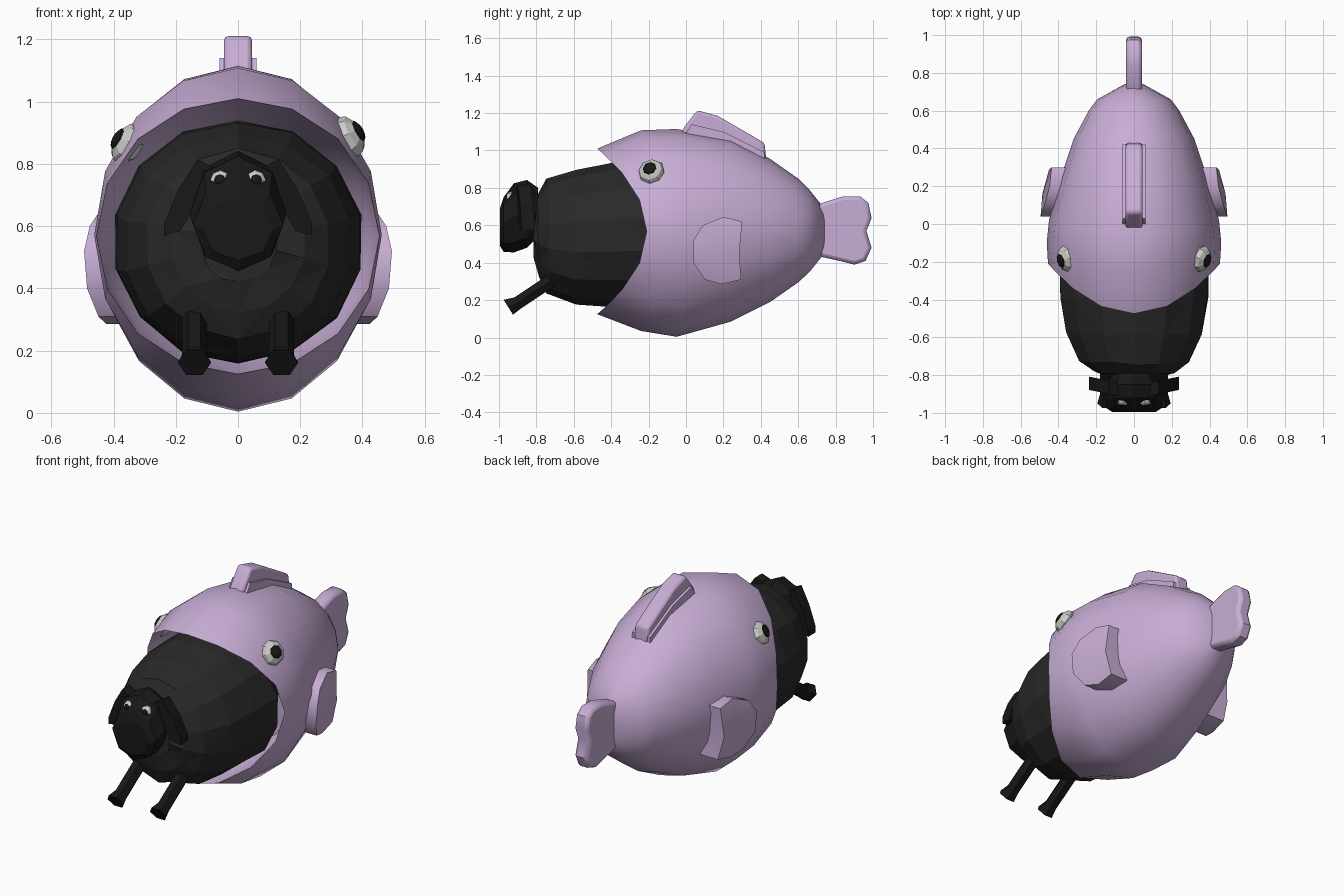
import bpy, bmesh, math, random
from mathutils import Vector, Matrix

if "Cube" in bpy.data.objects:
    bpy.data.objects.remove(bpy.data.objects["Cube"])

random.seed(4)

def material(name, rgb):
    m = bpy.data.materials.new(name)
    m.diffuse_color = (*rgb, 1)
    m.use_nodes = True
    m.node_tree.nodes["Principled BSDF"].inputs["Base Color"].default_value = m.diffuse_color
    return m

PURPLE = material("purple", (0.58, 0.42, 0.67))
WOOL = material("wool_black", (0.022, 0.022, 0.022))
SKIN = material("skin_black", (0.009, 0.009, 0.009))
WHITE = material("eye_white", (0.6, 0.6, 0.57))

def finish(bm, name, mat, angle=None):
    bmesh.ops.recalc_face_normals(bm, faces=bm.faces)
    me = bpy.data.meshes.new(name)
    bm.to_mesh(me)
    bm.free()
    me.materials.append(mat)
    ob = bpy.data.objects.new(name, me)
    bpy.context.collection.objects.link(ob)
    if angle:
        bpy.ops.object.select_all(action='DESELECT')
        ob.select_set(True)
        bpy.context.view_layer.objects.active = ob
        bpy.ops.object.shade_smooth_by_angle(angle=math.radians(angle))
    return ob

def loft(name, rings, n, mat, angle=None, jitter=0, phase=0):
    """Rings along y: (y at top, y at side, z low, z high, half width)."""
    bm = bmesh.new()
    loops = []
    for yt, ys, z0, z1, w in rings:
        loop = []
        for i in range(n):
            a = 2 * math.pi * (i + phase) / n
            s, c = math.sin(a), math.cos(a)
            j = 1 - random.random() * jitter
            loop.append(bm.verts.new((w * s * j, yt + (ys - yt) * s * s + random.uniform(-jitter, jitter) * .5,
                                      (z0 + z1) / 2 + (z1 - z0) / 2 * c * j)))
        loops.append(loop)
    for a, b in zip(loops, loops[1:]):
        for i in range(n):
            bm.faces.new((a[i], a[(i + 1) % n], b[(i + 1) % n], b[i]))
    bm.faces.new(loops[0])
    bm.faces.new(loops[-1])
    if jitter:
        bmesh.ops.triangulate(bm, faces=bm.faces)
    return finish(bm, name, mat, angle)

def slab(name, outline, xa, xb, mat, angle=40, bulge=None):
    """Side outline (y, z) between two x functions, with a centre point on the outer face."""
    bm = bmesh.new()
    a = [bm.verts.new((xa(y, z), y, z)) for y, z in outline]
    b = [bm.verts.new((xb(y, z), y, z)) for y, z in outline]
    n = len(outline)
    for i in range(n):
        bm.faces.new((a[i], a[(i + 1) % n], b[(i + 1) % n], b[i]))
    bm.faces.new(a)
    if bulge:
        c = bm.verts.new(bulge)
        for i in range(n):
            bm.faces.new((b[i], b[(i + 1) % n], c))
    else:
        bm.faces.new(b)
    return finish(bm, name, mat, angle)

def round_edges(ob, width):
    mod = ob.modifiers.new("Bevel", 'BEVEL')
    mod.width, mod.segments, mod.limit_method = width, 2, 'ANGLE'
    mod.angle_limit = math.radians(50)

def eye(name, pos, normal, r, depth):
    """Faceted dome plus dark pupil facing along the normal."""
    rot = Vector(normal).to_track_quat('Z', 'Y').to_matrix().to_4x4()
    for part, mat, rr, d, off in (("white", WHITE, r, depth, 0), ("pupil", SKIN, r * .56, depth * .4, depth * .75)):
        bm = bmesh.new()
        bmesh.ops.create_uvsphere(bm, u_segments=8, v_segments=6, radius=1)
        m = Matrix.Translation(pos) @ rot @ Matrix.Translation((0, 0, off)) @ Matrix.Diagonal((rr, rr, d, 1))
        bm.transform(m)
        finish(bm, name + "_" + part, mat)

# Fish body: mouth lining first, then lip, then outer skin to the tail root
loft("fish_body", [
    (-.05, .05, .20, .94, .36), (-.28, -.08, .135, .985, .43),
    (-.475, -.21, .125, 1.01, .455), (-.24, -.10, .035, 1.108, .462),
    (-.05, .02, .004, 1.115, .45), (.24, .24, .085, 1.065, .39),
    (.45, .45, .19, .955, .32), (.60, .60, .295, .85, .24),
    (.66, .66, .35, .79, .195), (.74, .74, .45, .69, .05)], 16, PURPLE, 40)

# Dorsal fin: flared foot and thin crest
dorsal = slab("dorsal_fin", [(-.03, 1.08), (-.01, 1.125), (.06, 1.215), (.17, 1.185), (.42, 1.04), (.43, .94), (.2, 1.0)],
              lambda y, z: -.045, lambda y, z: .045, PURPLE)
round_edges(dorsal, .015)
slab("dorsal_fin_foot", [(-.02, 1.06), (.03, 1.14), (.2, 1.10), (.42, .99), (.42, .9)],
     lambda y, z: -.06, lambda y, z: .06, PURPLE)

# Tail fin
tail = slab("tail_fin", [(.68, .70), (.73, .72), (.84, .755), (.93, .755), (.975, .72), (.992, .64), (.965, .57),
                         (.992, .48), (.96, .41), (.90, .39), (.82, .41), (.73, .43), (.68, .46)],
            lambda y, z: -.043, lambda y, z: .043, PURPLE)
round_edges(tail, .02)

for side, s in (("right", 1), ("left", -1)):
    # Side fins
    slab("side_fin_" + side, [(.04, .52), (.09, .60), (.20, .645), (.30, .62), (.285, .45), (.295, .31),
                              (.19, .285), (.10, .31), (.04, .40)],
         lambda y, z: s * .30,
         lambda y, z: s * (.495 - .17 * (y - .04) - ((z - .5) / .2) ** 2 * .04),
         PURPLE, 40, (s * .485, .16, .47))
    # Fish eyes
    eye("fish_eye_" + side, (s * .355, -.185, .875 + s * .012), (s * .8, -.25, .45), .072, .045)
    # Sheep ears: drooping flat flaps
    bm = bmesh.new()
    outline = [(.08, .79), (.13, .815), (.19, .72), (.237, .61), (.237, .57), (.185, .585), (.13, .68)]
    f = bm.faces.new([bm.verts.new((s * x, -.91 + .2 * (x - .08), z)) for x, z in outline])
    ext = bmesh.ops.extrude_face_region(bm, geom=[f], use_keep_orig=True)
    for v in ext["geom"]:
        if isinstance(v, bmesh.types.BMVert):
            v.co.y += .07
    finish(bm, "sheep_ear_" + side, SKIN)
    # Sheep eyes
    eye("sheep_eye_" + side, (s * .056, -.938, .745), (s * .12, -1, .15), .036, .026)
    # Front legs with flared hooves
    x = .140 * s
    top, ankle, end = Vector((x, -.66, .345)), Vector((x, -.90, .185)), Vector((x, -.95, .162))
    rot = (end - top).to_track_quat('Z', 'Y').to_matrix()
    bm = bmesh.new()
    loops = [[bm.verts.new(p + rot @ Vector((r * math.cos(k * math.pi / 3), r * math.sin(k * math.pi / 3), 0)))
              for k in range(6)] for p, r in ((top, .040), (ankle, .040), (end, .054))]
    for a, b in zip(loops, loops[1:]):
        for k in range(6):
            bm.faces.new((a[k], a[(k + 1) % 6], b[(k + 1) % 6], b[k]))
    bm.faces.new(loops[0])
    bm.faces.new(loops[2])
    finish(bm, "sheep_leg_" + side, SKIN)

# Woolly body: faceted egg held in the mouth
loft("sheep_wool", [
    (-.81, -.81, .42, .68, .13), (-.79, -.78, .32, .775, .22), (-.74, -.73, .235, .85, .30),
    (-.59, -.58, .17, .90, .375), (-.40, -.38, .155, .94, .405), (-.22, -.2, .155, .945, .41),
    (-.06, -.04, .25, .85, .30)], 14, WOOL, None, .02)

# Sheep head: short faceted muzzle
loft("sheep_head", [
    (-.995, -.995, .49, .69, .115), (-.975, -.975, .458, .75, .145), (-.92, -.92, .455, .825, .155),
    (-.85, -.85, .48, .842, .15), (-.79, -.79, .54, .80, .10)], 8, SKIN)
